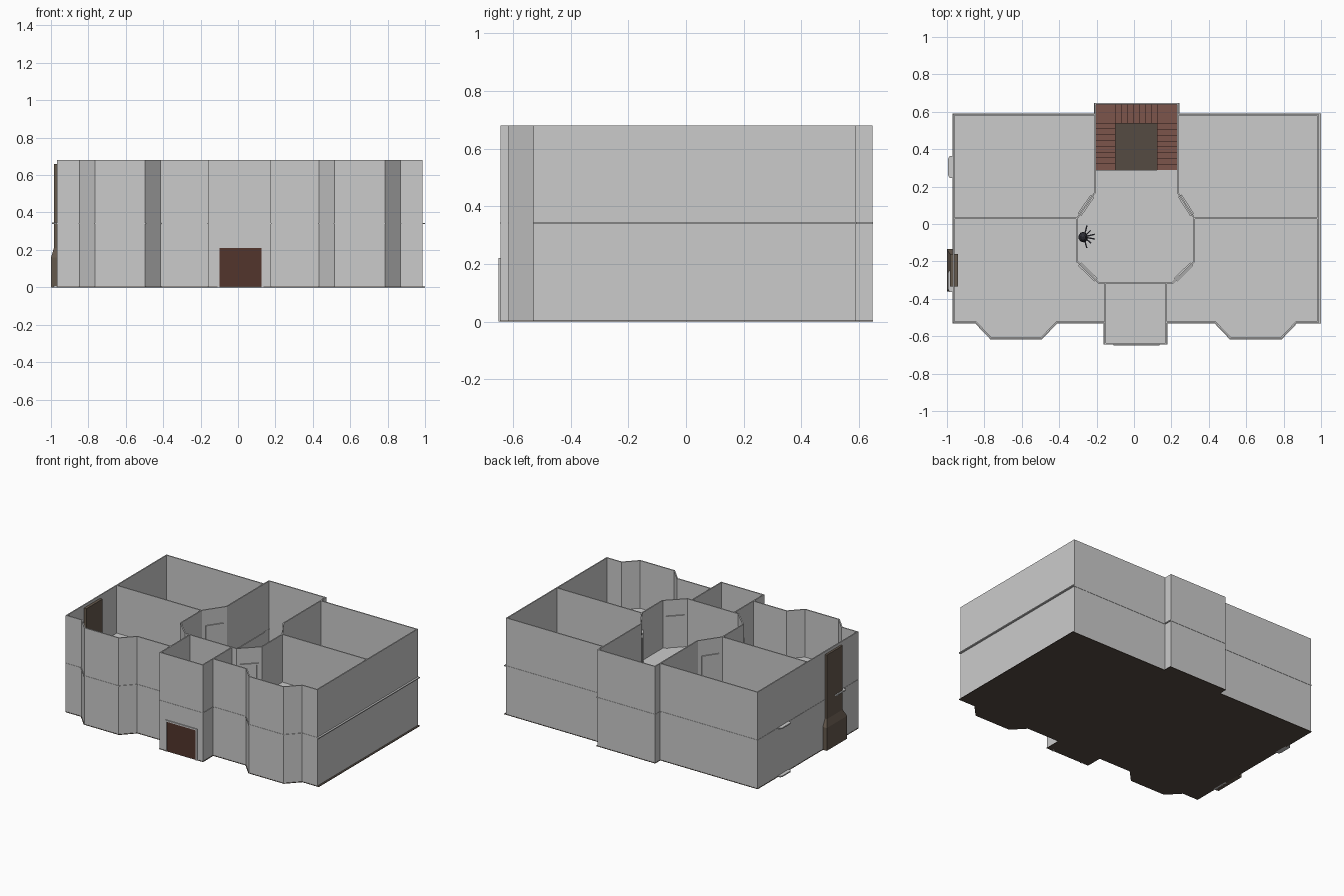
import bpy, bmesh, math
from mathutils import Vector, Matrix

if "Cube" in bpy.data.objects:
    bpy.data.objects.remove(bpy.data.objects["Cube"])


def material(name, rgb):
    m = bpy.data.materials.new(name)
    m.diffuse_color = (*rgb, 1)
    m.use_nodes = True
    m.node_tree.nodes["Principled BSDF"].inputs["Base Color"].default_value = m.diffuse_color
    return m


FLOOR = material("dark_wood", (0.09, 0.07, 0.055))
STAIR = material("stair_wood", (0.20, 0.09, 0.07))
DOOR = material("door_wood", (0.085, 0.035, 0.025))
BRICK = material("chimney_brick", (0.13, 0.10, 0.075))
IRON = material("dark_iron", (0.03, 0.03, 0.04))


def finish(name, bm, mat=None):
    bmesh.ops.recalc_face_normals(bm, faces=bm.faces)
    me = bpy.data.meshes.new(name)
    bm.to_mesh(me)
    bm.free()
    ob = bpy.data.objects.new(name, me)
    bpy.context.collection.objects.link(ob)
    if mat:
        me.materials.append(mat)
    return ob


def add_box(bm, lo, hi):
    lo, hi = Vector(lo), Vector(hi)
    m = Matrix.Translation((lo + hi) / 2) @ Matrix.Diagonal((*(hi - lo), 1))
    bmesh.ops.create_cube(bm, size=1, matrix=m)


def box(name, lo, hi, mat=None):
    bm = bmesh.new()
    add_box(bm, lo, hi)
    return finish(name, bm, mat)


def prism(name, pts, z0, z1, mat=None):
    bm = bmesh.new()
    f = bm.faces.new([bm.verts.new((x, y, z0)) for x, y in pts])
    up = bmesh.ops.extrude_face_region(bm, geom=[f])["geom"]
    for v in up:
        if isinstance(v, bmesh.types.BMVert):
            v.co.z = z1
    return finish(name, bm, mat)


def wall(name, path, z0, z1, closed=False):
    bm = bmesh.new()
    low = [bm.verts.new((x, y, z0)) for x, y in path]
    top = [bm.verts.new((x, y, z1)) for x, y in path]
    n = len(path)
    for i in range(n if closed else n - 1):
        j = (i + 1) % n
        bm.faces.new((low[i], low[j], top[j], top[i]))
    ob = finish(name, bm)
    s = ob.modifiers.new("thickness", "SOLIDIFY")
    s.thickness, s.offset, s.use_even_offset = 0.008, 0, True
    return ob


def bay(x0, x1, y, d, inset):
    return [(x0, y), (x0 + inset, y - d), (x1 - inset, y - d), (x1, y)]


# Plan lines
L, R, F, B = -0.965, 0.983, -0.525, 0.585
outer = ([(L, F)] + bay(-0.845, -0.415, F, 0.087, 0.083)
         + [(-0.155, F), (-0.155, -0.639), (0.173, -0.639), (0.173, F)]
         + bay(0.435, 0.867, F, 0.087, 0.083)
         + [(R, F), (R, B), (0.233, B), (0.233, 0.642),
            (-0.208, 0.642), (-0.208, B), (L, B)])
hall = [(-0.208, B), (-0.208, 0.17), (-0.305, 0.03), (-0.305, -0.2), (-0.19, -0.313),
        (0.208, -0.313), (0.323, -0.2), (0.323, 0.03), (0.233, 0.17), (0.233, B)]

# Walls of both storeys
for floor, z0, z1 in (("ground", 0.004, 0.338), ("upper", 0.345, 0.68)):
    wall(floor + "_outer_wall", outer, z0, z1, closed=True)
    wall(floor + "_hall_wall", hall, z0, z1)
    wall(floor + "_left_partition", [(L, 0.03), (-0.305, 0.03)], z0, z1)
    wall(floor + "_right_partition", [(0.323, 0.03), (R, 0.03)], z0, z1)
    for x in (-0.155, 0.173):
        wall(floor + "_porch_wall", [(x, F), (x, -0.313)], z0, z1)

    # Door frames on the hall's four diagonal walls
    for i in (1, 3, 5, 7):
        a, b = Vector(hall[i]), Vector(hall[i + 1])
        bm = bmesh.new()
        w, h, t = 0.06, 0.225, 0.012
        add_box(bm, (-w, -t, 0), (-w + 0.012, t, h))
        add_box(bm, (w - 0.012, -t, 0), (w, t, h))
        add_box(bm, (-w + 0.012, -t, h - 0.012), (w - 0.012, t, h))
        add_box(bm, (-w + 0.012, -0.006, 0), (w - 0.012, 0.006, h - 0.012))
        d = b - a
        bm.transform(Matrix.Translation((*((a + b) / 2), z0))
                     @ Matrix.Rotation(math.atan2(d.y, d.x), 4, "Z"))
        finish(floor + "_hall_door", bm)

# Floor slabs, slightly wider than the walls; the upper one is notched for the stairs
slab_front = ([(-0.971, -0.531)] + bay(-0.85, -0.41, -0.531, 0.087, 0.083)
              + [(-0.162, -0.531), (-0.162, -0.645), (0.18, -0.645), (0.18, -0.531)]
              + bay(0.43, 0.872, -0.531, 0.087, 0.083)
              + [(1.0, -0.531), (1.0, 0.591)])
prism("ground_floor", slab_front + [(0.244, 0.591), (0.244, 0.648), (-0.214, 0.648),
                                    (-0.214, 0.591), (-0.971, 0.591)], 0, 0.004, FLOOR)
prism("upper_floor", slab_front + [(0.233, 0.591), (0.233, 0.29), (-0.208, 0.29),
                                   (-0.208, 0.591), (-0.971, 0.591)], 0.338, 0.345)
bm = bmesh.new()
add_box(bm, (-0.214, 0.585, 0.338), (-0.203, 0.648, 0.345))
add_box(bm, (0.23, 0.585, 0.338), (0.244, 0.648, 0.345))
add_box(bm, (-0.203, 0.638, 0.338), (0.23, 0.648, 0.345))
finish("stairwell_rim", bm)

# Staircase: three flights around an open well, with corner landings
X0, X1, XA, XB, Y0, YA, Y1 = -0.204, 0.229, -0.1, 0.122, 0.29, 0.538, 0.638
treads = []
for i in range(8):
    s = (YA - Y0) / 8
    treads.append((X0, XA, Y0 + i * s, Y0 + (i + 1) * s))
treads.append((X0, XA, YA, Y1))
for i in range(7):
    s = (XB - XA) / 7
    treads.append((XA + i * s, XA + (i + 1) * s, YA, Y1))
treads.append((XB, X1, YA, Y1))
for i in range(8):
    s = (YA - Y0) / 8
    treads.append((XB, X1, YA - (i + 1) * s, YA - i * s))
bm = bmesh.new()
rise = 0.34 / len(treads)
for i, (xa, xb, ya, yb) in enumerate(treads):
    z = (i + 1) * rise
    add_box(bm, (xa, ya, max(0.004, z - 2 * rise)), (xb, yb, z))
finish("staircase", bm, STAIR)

# Front door with frame
box("front_door", (-0.1, -0.648, 0.004), (0.126, -0.632, 0.21), DOOR)
bm = bmesh.new()
add_box(bm, (-0.11, -0.65, 0), (-0.1, -0.63, 0.22))
add_box(bm, (0.126, -0.65, 0), (0.136, -0.63, 0.22))
add_box(bm, (-0.1, -0.65, 0.21), (0.126, -0.63, 0.22))
finish("front_door_frame", bm)

# Chimney: wide base, tapered shoulder and narrow flue through the left wall
bm = bmesh.new()
rings = []
for xo, ya, yb, z in ((-1.0, -0.36, -0.135, 0), (-1.0, -0.36, -0.135, 0.16),
                      (-0.984, -0.335, -0.16, 0.21), (-0.984, -0.335, -0.16, 0.66)):
    rings.append([bm.verts.new(p) for p in
                  ((xo, ya, z), (-0.942, ya, z), (-0.942, yb, z), (xo, yb, z))])
for a, b in zip(rings, rings[1:]):
    for i in range(4):
        j = (i + 1) % 4
        bm.faces.new((a[i], a[j], b[j], b[i]))
bm.faces.new(rings[0])
bm.faces.new(rings[-1])
finish("chimney", bm, BRICK)

# Hearth plates poking out through the left wall
for z in (0.0, 0.338):
    for y in (0.305, -0.305):
        prism("hearth_plate", [(-0.96, y - 0.058), (-0.96, y + 0.058), (-0.985, y + 0.058),
                               (-0.994, y + 0.045), (-0.994, y - 0.045), (-0.985, y - 0.058)],
              z, z + 0.008)

# Dark spidery ornament standing by the hall's left wall
bm = bmesh.new()
bmesh.ops.create_uvsphere(bm, u_segments=10, v_segments=6, radius=1,
                          matrix=Matrix.Translation((-0.272, -0.07, 0.41))
                          @ Matrix.Diagonal((0.025, 0.028, 0.04, 1)))
add_box(bm, (-0.285, -0.08, 0.345), (-0.262, -0.06, 0.4))
for deg, r in ((-75, 0.06), (-40, 0.05), (-10, 0.06), (15, 0.06), (45, 0.05), (75, 0.065)):
    m = (Matrix.Translation((-0.268, -0.07, 0.42)) @ Matrix.Rotation(math.radians(deg), 4, "Z")
         @ Matrix.Translation((r / 2, 0, 0)) @ Matrix.Diagonal((r, 0.007, 0.01, 1)))
    bmesh.ops.create_cube(bm, size=1, matrix=m)
finish("hall_ornament", bm, IRON)
